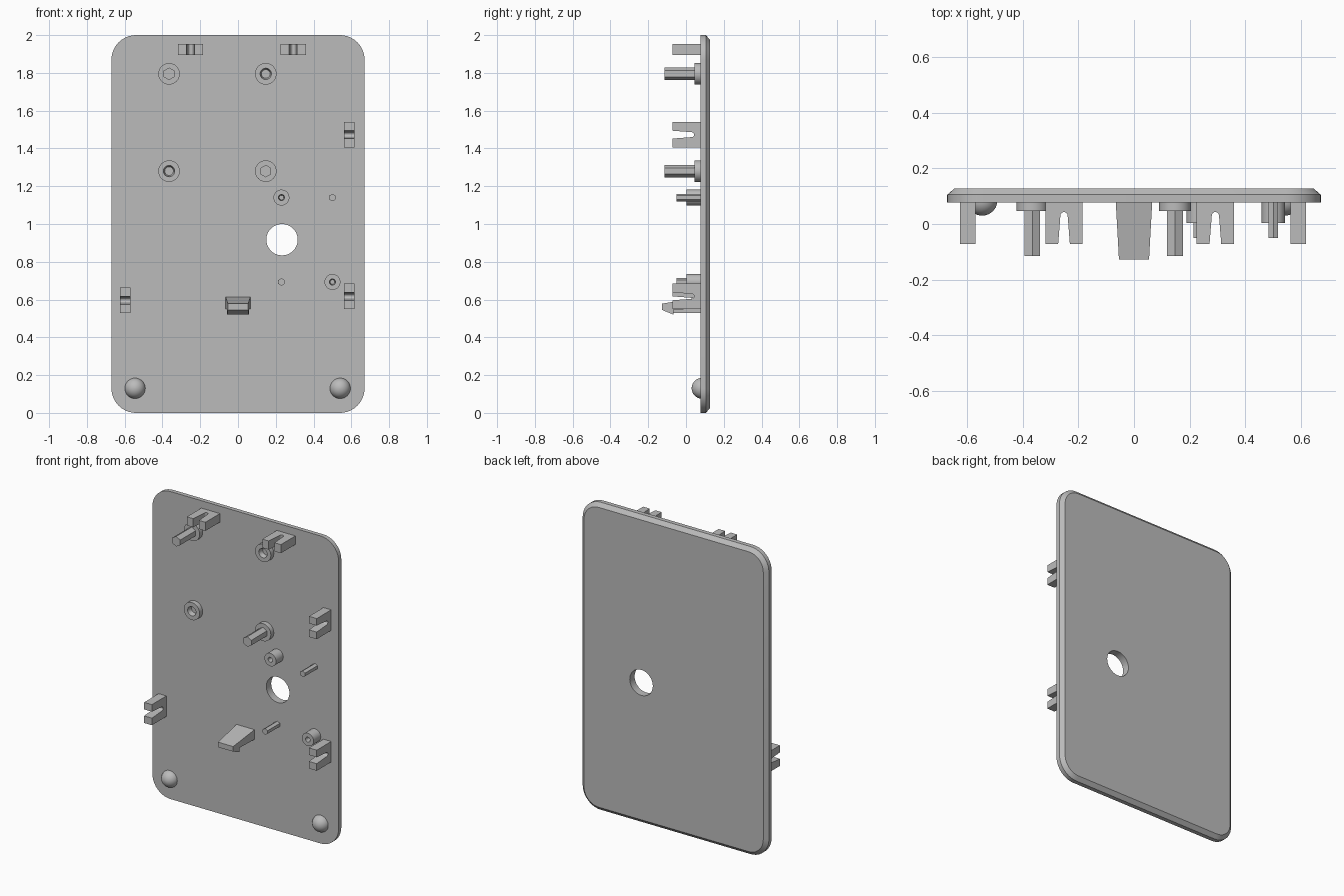
import bpy, bmesh
from math import sin, cos, pi, radians

cube = bpy.data.objects.get("Cube")
if cube:
    bpy.data.objects.remove(cube)

grey = bpy.data.materials.new("grey plastic")
grey.use_nodes = True
colour = (0.5, 0.5, 0.5, 1)
grey.diffuse_color = colour
grey.node_tree.nodes["Principled BSDF"].inputs["Base Color"].default_value = colour

FACE = 0.077   # front plane of the panel
ROOT = 0.09    # parts are rooted slightly inside the panel
BACK = 0.127


def finish(name, bm):
    bmesh.ops.recalc_face_normals(bm, faces=bm.faces)
    mesh = bpy.data.meshes.new(name)
    bm.to_mesh(mesh)
    bm.free()
    mesh.materials.append(grey)
    obj = bpy.data.objects.new(name, mesh)
    bpy.context.collection.objects.link(obj)
    return obj


def smooth(obj):
    bpy.ops.object.select_all(action='DESELECT')
    obj.select_set(True)
    bpy.context.view_layer.objects.active = obj
    bpy.ops.object.shade_smooth_by_angle(angle=radians(30))


def loft(name, rings, cap_start=True, cap_end=True):
    """Skin a list of equal-length point rings."""
    bm = bmesh.new()
    loops = [[bm.verts.new(p) for p in ring] for ring in rings]
    n = len(loops[0])
    for a, b in zip(loops, loops[1:]):
        for i in range(n):
            j = (i + 1) % n
            bm.faces.new((a[i], a[j], b[j], b[i]))
    if cap_start:
        bm.faces.new(loops[0])
    if cap_end:
        bm.faces.new(loops[-1])
    return finish(name, bm)


def turned(name, x, z, profile, sides=32, cap_end=True):
    """Turn a (radius, y) profile around an axis along y."""
    rings = [[(x + r * cos(pi / 2 + 2 * pi * i / sides), y,
               z + r * sin(pi / 2 + 2 * pi * i / sides)) for i in range(sides)]
             for r, y in profile]
    obj = loft(name, rings, cap_end=cap_end)
    if sides > 6:
        smooth(obj)
    return obj


def rounded_ring(inset, y, steps=10):
    """Rounded rectangle outline of the panel."""
    hx, hz, r = 0.67 - inset, 1 - inset, 0.13 - inset
    ring = []
    for q, (sx, sz) in enumerate([(1, 1), (-1, 1), (-1, -1), (1, -1)]):
        for k in range(steps + 1):
            a = pi / 2 * (q + k / steps)
            ring.append((sx * (hx - r) + r * cos(a), y,
                         1 + sz * (hz - r) + r * sin(a)))
    return ring


# Panel with chamfered back rim and a round through hole
panel = loft("panel", [rounded_ring(0, FACE), rounded_ring(0, 0.105),
                       rounded_ring(0.025, BACK)])
cutter = turned("hole_cutter", 0.233, 0.917, [(0.083, 0), (0.083, 0.2)], 48)
cutter.hide_render = True
cut = panel.modifiers.new("hole", 'BOOLEAN')
cut.operation = 'DIFFERENCE'
cut.solver = 'EXACT'
cut.object = cutter
bpy.ops.object.select_all(action='DESELECT')
bpy.context.view_layer.objects.active = panel
panel.select_set(True)
bpy.ops.object.modifier_apply(modifier="hole")
bpy.data.objects.remove(cutter)
smooth(panel)


# Posts: plain bosses carry a hexagonal pin, the others have a tapered socket
def socket(name, x, z, radius, top, hole):
    turned(name, x, z, [(radius, ROOT), (radius, top), (hole, top),
                        (hole * 0.75, FACE + 0.002)])


def pin(name, x, z, radius, tip):
    turned(name, x, z, [(radius, ROOT), (radius, tip)], 6)


for side, x, pin_z, socket_z in (("right", -0.365, 1.795, 1.28),
                                 ("left", 0.147, 1.28, 1.795)):
    turned(side + "_pin_boss", x, pin_z, [(0.057, ROOT), (0.057, 0.046)])
    pin(side + "_pin", x, pin_z, 0.033, -0.114)
    socket(side + "_socket_boss", x, socket_z, 0.057, 0.046, 0.03)

for side, x, pin_z, socket_z in (("inner", 0.23, 0.693, 1.14),
                                 ("outer", 0.5, 1.14, 0.693)):
    pin(side + "_small_pin", x, pin_z, 0.02, -0.05)
    socket(side + "_small_socket", x, socket_z, 0.042, 0.003, 0.016)


# Slotted clips: a block with a tapered, round-ended slot from the front
def clip(name, x, z, along_x, slot_shift=0.0):
    half, thick, tip, end = 0.067, 0.028, -0.072, 0.03
    outline = [(-half, ROOT), (-half, tip), (slot_shift - 0.021, tip)]
    for k in range(9):
        a = pi - pi * k / 8
        outline.append((slot_shift + 0.013 * cos(a), end + 0.013 * sin(a)))
    outline += [(slot_shift + 0.021, tip), (half, tip), (half, ROOT)]
    rings = []
    for t in (-thick, thick):
        if along_x:
            rings.append([(x + u, y, z + t) for u, y in outline])
        else:
            rings.append([(x + t, y, z + u) for u, y in outline])
    smooth(loft(name, rings))


clip("top_right_clip", -0.251, 1.924, True)
clip("top_left_clip", 0.292, 1.924, True)
clip("upper_left_clip", 0.589, 1.473, False)
clip("lower_left_clip", 0.589, 0.617, False)
clip("lower_right_clip", -0.597, 0.596, False)

# Snap latch: tapered arm with a hooked tip
arm = [(ROOT, 0.615), (-0.127, 0.578), (-0.127, 0.545),
       (-0.066, 0.52), (-0.066, 0.548), (ROOT, 0.55)]
loft("latch", [[(s * (0.054 + 0.011 * (y + 0.127) / 0.2), y, z) for y, z in arm]
               for s in (-1, 1)])

# Round feet at the lower corners
for side, x in (("right", -0.545), ("left", 0.541)):
    dome = [(0.055 * cos(a), 0.085 - 0.055 * sin(a))
            for a in [pi / 2 * k / 10 for k in range(10)]]
    turned(side + "_foot", x, 0.13, dome + [(0.001, 0.03)])
